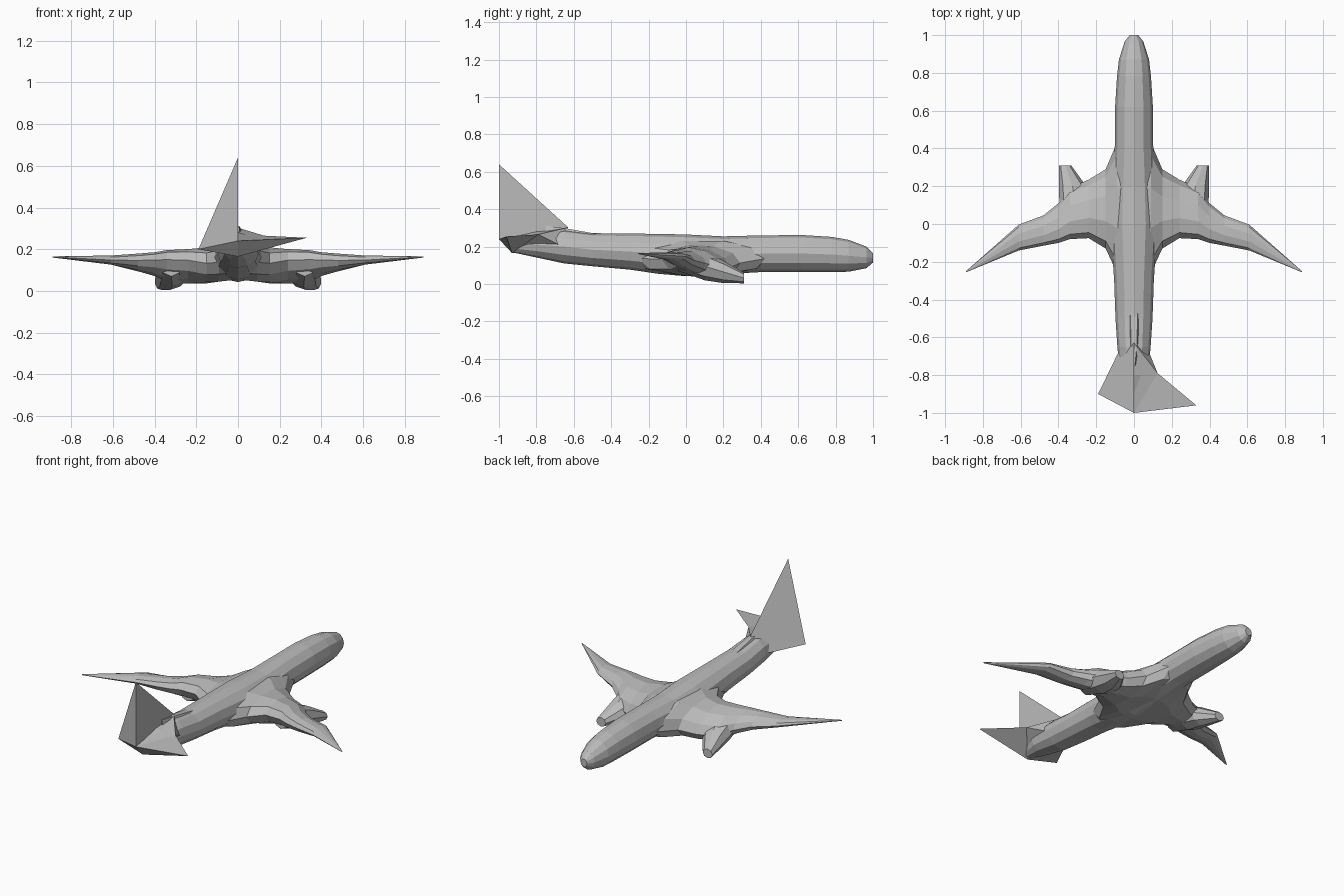
import bpy
import bmesh
from math import sin, cos, tau
from mathutils import Vector

cube = bpy.data.objects.get("Cube")
if cube:
    bpy.data.objects.remove(cube)

# One plain grey for the whole aircraft
grey = bpy.data.materials.new("plain grey")
grey.use_nodes = True
grey.diffuse_color = (0.5, 0.5, 0.5, 1)
grey.node_tree.nodes["Principled BSDF"].inputs["Base Color"].default_value = (0.5, 0.5, 0.5, 1)


def finish(name, bm):
    bmesh.ops.recalc_face_normals(bm, faces=bm.faces)
    mesh = bpy.data.meshes.new(name)
    bm.to_mesh(mesh)
    bm.free()
    mesh.materials.append(grey)
    obj = bpy.data.objects.new(name, mesh)
    bpy.context.collection.objects.link(obj)
    return obj


def loft(name, rings):
    """Skin a list of point rings and cap both ends."""
    bm = bmesh.new()
    loops = [[bm.verts.new(p) for p in ring] for ring in rings]
    n = len(loops[0])
    for a, b in zip(loops, loops[1:]):
        for i in range(n):
            j = (i + 1) % n
            bm.faces.new((a[i], a[j], b[j], b[i]))
    bm.faces.new(loops[0])
    bm.faces.new(loops[-1])
    return finish(name, bm)


def body_ring(y, x, half_width, bottom, top, sides):
    mid, half = (bottom + top) / 2, (top - bottom) / 2
    return [Vector((x + half_width * cos(tau * i / sides), y, mid + half * sin(tau * i / sides)))
            for i in range(sides)]


def wing_ring(x, lead, trail, bottom, top, droop, side, sides=10):
    ring = []
    for i in range(sides):
        c, s = cos(tau * i / sides), sin(tau * i / sides)
        y = (lead + trail) / 2 + (lead - trail) / 2 * c
        z = (bottom + top) / 2 + (top - bottom) / 2 * s - droop * c
        ring.append(Vector((side * x, y, z)))
    return ring


# Fuselage: y, half width, bottom, top
hull = [(1, .022, .115, .165), (.965, .05, .085, .2), (.87, .08, .066, .236),
        (.78, .09, .064, .252), (.62, .1, .064, .262), (.4, .102, .064, .26),
        (.2, .115, .052, .255), (0, .125, .042, .265), (-.15, .115, .055, .268),
        (-.3, .105, .077, .27), (-.5, .098, .095, .272), (-.65, .088, .11, .29),
        (-.8, .075, .142, .28), (-.93, .03, .17, .25)]
loft("fuselage", [body_ring(y, 0, w, b, t, 12) for y, w, b, t in hull])

# Wings: x, leading edge, trailing edge, bottom, top, nose droop
wing = [(0, .5, -.36, .05, .24, 0), (.09, .43, -.26, .04, .235, 0),
        (.15, .29, -.13, .035, .21, .01), (.24, .235, -.075, .04, .195, .03),
        (.34, .19, -.08, .05, .19, .03), (.4, .11, -.1, .075, .182, .02),
        (.48, .045, -.115, .095, .178, .01), (.61, -.003, -.14, .125, .171, 0),
        (.89, -.25, -.256, .16, .166, 0)]
# Engine nacelles: y, centre x, half width, bottom, top
nacelle = [(.31, .365, .033, .004, .06), (.2, .325, .072, .005, .125),
           (.1, .315, .08, .02, .17), (-.04, .32, .05, .07, .175)]
for side, label in ((1, "left"), (-1, "right")):
    loft(label + "_wing", [wing_ring(*row, side) for row in wing])
    loft(label + "_engine", [body_ring(y, side * x, w, b, t, 8) for y, x, w, b, t in nacelle])

# Lopsided tail: fin and both tailplanes share one faceted skin
points = {
    "apex": (0, -1, .64), "stern": (0, -1, .24), "ridge": (0, -.63, .303),
    "left_tip": (.33, -.96, .255), "left_root": (.08, -.68, .21), "left_bend": (.125, -.79, .265),
    "right_tip": (-.19, -.9, .2), "right_root": (-.088, -.69, .2), "keel": (0, -.93, .165),
}
skin = ["apex right_tip stern", "apex stern ridge", "apex ridge right_tip",
        "right_tip ridge right_root", "right_tip right_root keel", "right_tip keel stern",
        "stern left_tip left_bend", "stern left_bend ridge", "ridge left_bend left_root",
        "left_root left_bend keel", "left_bend left_tip keel", "left_tip stern keel",
        "ridge left_root keel", "ridge keel right_root"]
bm = bmesh.new()
verts = {k: bm.verts.new(p) for k, p in points.items()}
for face in skin:
    bm.faces.new([verts[k] for k in face.split()])
finish("tail", bm)

# Fairing ridge running up into the fin
loft("fin_fairing", [body_ring(y, 0, w, .2, t, 6)
                     for y, w, t in ((-.45, .04, .268), (-.64, .03, .304), (-.75, .01, .32))])
